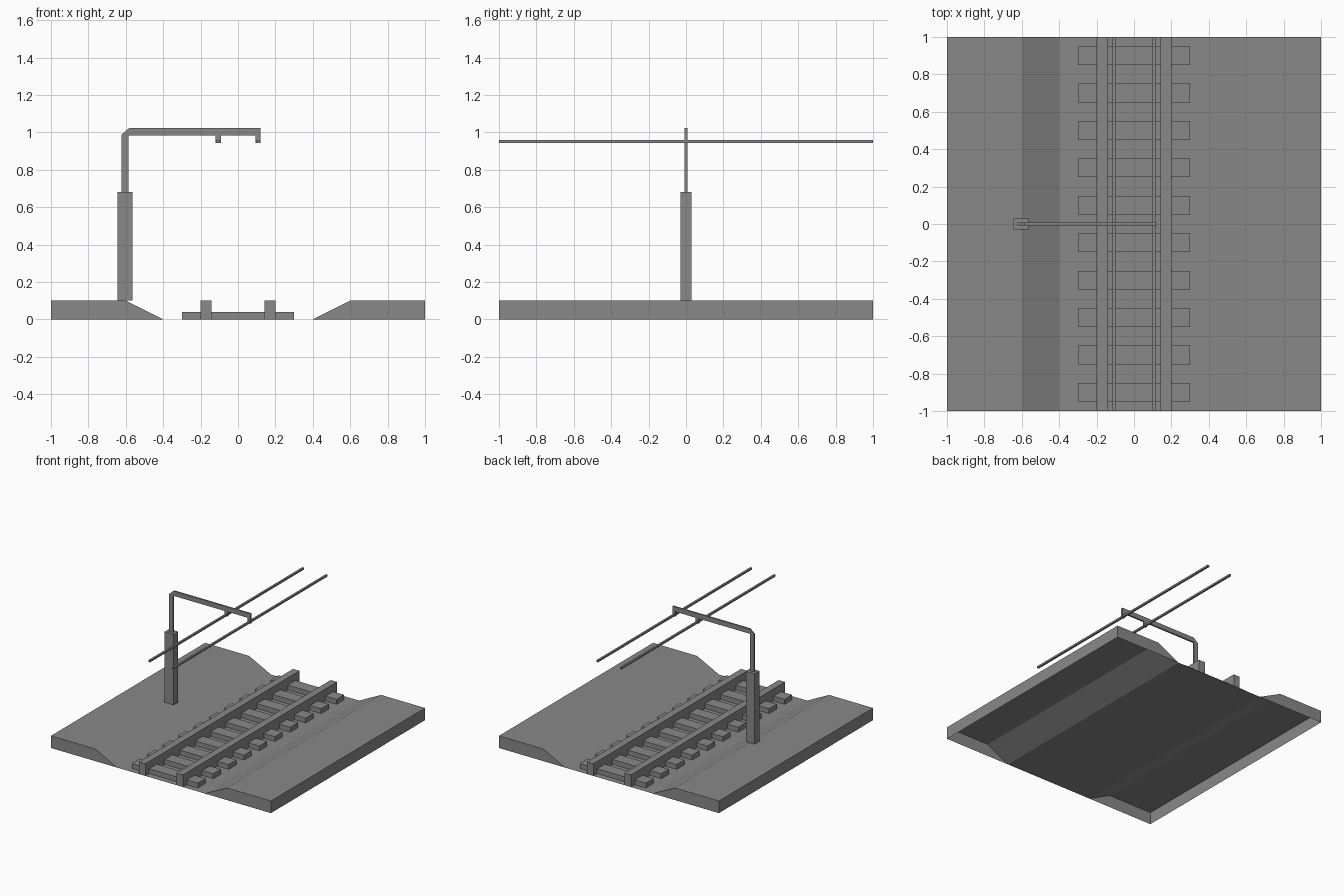
import bpy
import bmesh

cube = bpy.data.objects.get("Cube")
if cube:
    bpy.data.objects.remove(cube, do_unlink=True)

GREY = (0.25, 0.25, 0.25, 1)
grey = bpy.data.materials.new("mid grey")
grey.use_nodes = True
grey.diffuse_color = GREY
grey.node_tree.nodes["Principled BSDF"].inputs["Base Color"].default_value = GREY


def finish(name, bm):
    mesh = bpy.data.meshes.new(name)
    bm.to_mesh(mesh)
    bm.free()
    mesh.materials.append(grey)
    obj = bpy.data.objects.new(name, mesh)
    bpy.context.collection.objects.link(obj)
    return obj


def prism(name, outline, y0, y1):
    """Extrude an x-z outline along y."""
    bm = bmesh.new()
    face = bm.faces.new([bm.verts.new((x, y0, z)) for x, z in outline])
    moved = bmesh.ops.extrude_face_region(bm, geom=[face])["geom"]
    verts = [v for v in moved if isinstance(v, bmesh.types.BMVert)]
    bmesh.ops.translate(bm, verts=verts, vec=(0, y1 - y0, 0))
    bmesh.ops.recalc_face_normals(bm, faces=bm.faces)
    return finish(name, bm)


def box(name, x, y, z):
    outline = [(x[0], z[0]), (x[1], z[0]), (x[1], z[1]), (x[0], z[1])]
    return prism(name, outline, *y)


def open_bottom(obj):
    """Remove the faces that look straight down."""
    bm = bmesh.new()
    bm.from_mesh(obj.data)
    down = [f for f in bm.faces if f.normal.z < -0.9]
    bmesh.ops.delete(bm, geom=down, context="FACES")
    bm.to_mesh(obj.data)
    bm.free()


# Ground: two hollow embankments beside a flat track bed
for side, name in ((-1, "right_embankment"), (1, "left_embankment")):
    bank = [(0.4, 0), (1, 0), (1, 0.1), (0.6, 0.1)]
    open_bottom(prism(name, [(side * x, z) for x, z in bank], -1, 1))

bm = bmesh.new()
bm.faces.new([bm.verts.new(p) for p in
              ((-0.4, -1, 0), (0.4, -1, 0), (0.4, 1, 0), (-0.4, 1, 0))])
finish("track_bed", bm)

# Sleepers and rails
for i in range(10):
    y = -0.9 + 0.2 * i
    open_bottom(box(f"sleeper_{i + 1}", (-0.3, 0.3), (y - 0.05, y + 0.05), (0, 0.04)))
box("right_rail", (-0.2, -0.142), (-1, 1), (0, 0.1))
box("left_rail", (0.142, 0.2), (-1, 1), (0, 0.1))

# Post with a bent arm that ends in two wire hangers
box("post", (-0.645, -0.565), (-0.03, 0.03), (0.1, 0.68))
arm = [(-0.622, 0.68), (-0.586, 0.68), (-0.586, 0.983), (-0.12, 0.983),
       (-0.12, 0.942), (-0.092, 0.942), (-0.092, 0.983), (0.093, 0.983),
       (0.093, 0.942), (0.12, 0.942), (0.12, 1.022), (-0.583, 1.022),
       (-0.622, 0.988)]
prism("arm", arm, -0.007, 0.007)

# Overhead wires
for name, x in (("right_wire", -0.107), ("left_wire", 0.107)):
    box(name, (x - 0.008, x + 0.008), (-1, 1), (0.944, 0.959))
